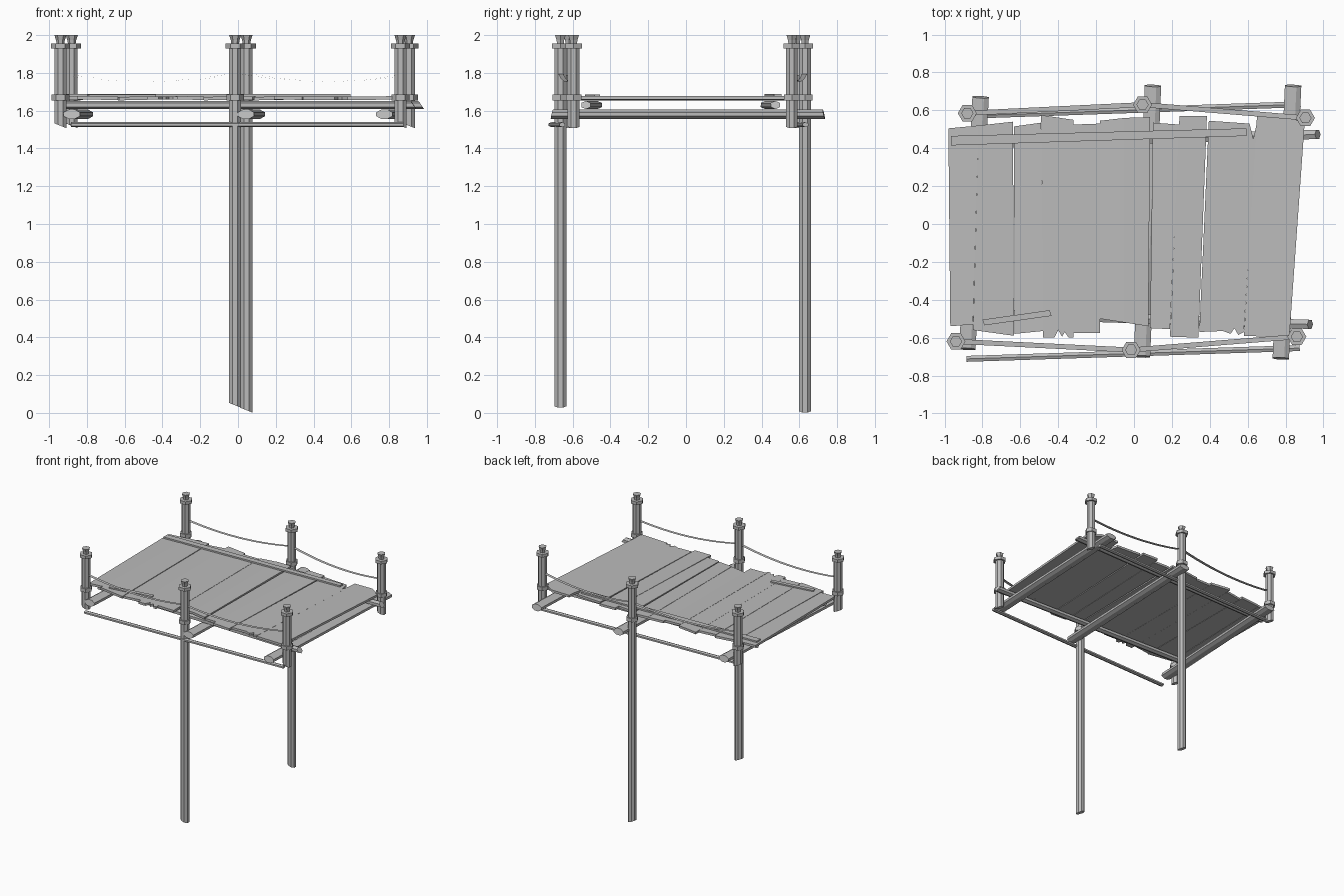
import bpy, bmesh, math
from mathutils import Vector, Matrix

cube = bpy.data.objects.get("Cube")
if cube:
    bpy.data.objects.remove(cube, do_unlink=True)

grey = bpy.data.materials.new("weathered grey")
grey.use_nodes = True
GREY = (0.5, 0.5, 0.5, 1)
grey.diffuse_color = GREY
grey.node_tree.nodes["Principled BSDF"].inputs["Base Color"].default_value = GREY


def finish(bm, name):
    bmesh.ops.recalc_face_normals(bm, faces=bm.faces)
    mesh = bpy.data.meshes.new(name)
    bm.to_mesh(mesh)
    bm.free()
    mesh.materials.append(grey)
    obj = bpy.data.objects.new(name, mesh)
    bpy.context.collection.objects.link(obj)
    return obj


def frustum(bm, x, y, z0, z1, r0, r1, sides):
    place = Matrix.Translation((x, y, (z0 + z1) / 2)) @ Matrix.Rotation(math.pi / sides, 4, 'Z')
    return bmesh.ops.create_cone(bm, cap_ends=True, segments=sides, radius1=r0,
                                 radius2=r1, depth=z1 - z0, matrix=place)["verts"]


def post(name, x, y, bottom):
    """Bamboo-like post with collars, a flared cap and an obliquely cut foot."""
    bm = bmesh.new()
    shaft = frustum(bm, x, y, bottom, 1.945, 0.034, 0.034, 8)
    for v in shaft:
        if v.co.z < bottom + 0.01:
            v.co.z -= 0.4 * (v.co.x - x)
    for z0, z1, r0, r1 in ((1.655, 1.685, 0.047, 0.047), (1.93, 1.955, 0.05, 0.05),
                           (1.95, 1.98, 0.02, 0.024), (1.975, 2.0, 0.024, 0.032)):
        frustum(bm, x, y, z0, z1, r0, r1, 6)
    finish(bm, name)


def beam(name, start, end, width, height, sides, skew=0.0):
    """Straight timber with an elliptical section and slanted ends."""
    start, end = Vector(start), Vector(end)
    along = (end - start).normalized()
    side = along.cross(Vector((0, 0, 1))).normalized()
    up = side.cross(along)
    bm = bmesh.new()
    rings = []
    for centre, sign in ((start, 1), (end, -1)):
        ring = []
        for i in range(sides):
            a = math.tau * (i + 0.5) / sides
            offset = side * math.cos(a) * width / 2 + up * math.sin(a) * height / 2
            ring.append(bm.verts.new(centre + offset + along * sign * skew * math.sin(a)))
        rings.append(ring)
    for i in range(sides):
        j = (i + 1) % sides
        bm.faces.new((rings[0][i], rings[0][j], rings[1][j], rings[1][i]))
    for ring in rings:
        bm.faces.new(ring)
    finish(bm, name)


def plank(name, outline, z, thick, tilt=0.0):
    """Flat board cut to an outline, optionally tilted across its width."""
    bm = bmesh.new()
    mid = sum(p[0] for p in outline) / len(outline)
    base = bm.faces.new([bm.verts.new((x, y, z + tilt * (x - mid))) for x, y in outline])
    top = bmesh.ops.extrude_face_region(bm, geom=[base])["geom"]
    bmesh.ops.translate(bm, vec=(0, 0, thick),
                        verts=[g for g in top if isinstance(g, bmesh.types.BMVert)])
    finish(bm, name)


def rope(name, a, b, za, zb):
    """Sagging flat strap between two posts."""
    bm = bmesh.new()
    a, b = Vector((*a, za)), Vector((*b, zb))
    side = (b - a).cross(Vector((0, 0, 1))).normalized() * 0.013
    last = None
    for i in range(13):
        t = i / 12
        p = a.lerp(b, t) - Vector((0, 0, 0.16 * t * (1 - t)))
        pair = (bm.verts.new(p - side), bm.verts.new(p + side))
        if last:
            bm.faces.new((last[0], last[1], pair[1], pair[0]))
        last = pair
    finish(bm, name)


# Posts and ropes: the middle pair reaches the ground
rows = {"back": ((-0.88, 0.585), (0.045, 0.63), (0.905, 0.56)),
        "front": ((-0.94, -0.62), (-0.015, -0.665), (0.86, -0.595))}
for row, spots in rows.items():
    ground = 0.014 if row == "back" else 0.04
    for label, (x, y) in zip(("right", "middle", "left"), spots):
        post(f"{row}_{label}_post", x, y, ground if label == "middle" else 1.52)
    rope(f"{row}_right_rope", spots[0], spots[1], 1.79, 1.80)
    rope(f"{row}_left_rope", spots[1], spots[2], 1.80, 1.79)

# Cross logs under the deck
for label, xf, yf, xb, yb in (("right", -0.88, -0.66, -0.81, 0.67),
                              ("middle", 0.042, -0.70, 0.1, 0.73),
                              ("left", 0.775, -0.71, 0.84, 0.73)):
    beam(f"{label}_cross_log", (xf, yf, 1.581), (xb, yb, 1.581), 0.094, 0.052, 8, 0.006)

# Long joists and low side rails
beam("back_joist", (-0.93, 0.42, 1.63), (0.97, 0.473, 1.63), 0.056, 0.044, 6, 0.015)
beam("front_joist", (-0.92, -0.47, 1.63), (0.93, -0.53, 1.63), 0.056, 0.044, 6, 0.015)
beam("front_low_rail", (-0.885, -0.712, 1.526), (0.875, -0.655, 1.526), 0.036, 0.026, 6)
beam("back_low_rail", (-0.86, 0.572, 1.526), (0.88, 0.632, 1.526), 0.036, 0.026, 6)

# Deck boards: front edge x, back edge x, then the y of each corner
boards = ((-0.97, -0.85, -0.98, -0.82, -0.54, -0.53, 0.505, 0.52),
          (-0.85, -0.634, -0.82, -0.639, -0.56, -0.59, 0.52, 0.54),
          (-0.63, -0.48, -0.634, -0.49, -0.58, -0.565, 0.515, 0.535),
          (-0.33, -0.18, -0.32, -0.18, -0.575, -0.575, 0.525, 0.53),
          (-0.18, -0.05, -0.18, -0.05, -0.5, -0.52, 0.545, 0.56),
          (-0.05, 0.076, -0.05, 0.085, -0.52, -0.54, 0.56, 0.565),
          (0.085, 0.19, 0.1, 0.24, -0.55, -0.555, 0.535, 0.525),
          (0.19, 0.34, 0.24, 0.385, -0.595, -0.6, 0.57, 0.57))
for i, (f0, f1, b0, b1, yf0, yf1, yb0, yb1) in enumerate(boards):
    plank(f"deck_board_{i + 1}", ((f0, yf0), (f1, yf1), (b1, yb1), (b0, yb0)),
          1.656 + 0.002 * (i % 2), 0.018, 0.02 * (-1) ** i)

# Boards with splintered ends
plank("splintered_board_right",
      ((-0.48, -0.6), (-0.42, -0.6), (-0.4, -0.56), (-0.38, -0.595), (-0.365, -0.57),
       (-0.345, -0.6), (-0.32, -0.6), (-0.32, 0.55), (-0.49, 0.575)), 1.658, 0.018)
plank("splintered_board_left",
      ((0.345, -0.57), (0.47, -0.565), (0.51, -0.58), (0.53, -0.55), (0.55, -0.585),
       (0.58, -0.57), (0.65, 0.54), (0.63, 0.45), (0.61, 0.53), (0.395, 0.545)), 1.657, 0.018)
plank("end_board", ((0.58, -0.59), (0.82, -0.6), (0.9, 0.52), (0.81, 0.58), (0.65, 0.58)),
      1.658, 0.018, 0.01)

# Loose battens lying on the deck
plank("back_batten", ((-0.965, 0.415), (0.595, 0.465), (0.595, 0.505), (-0.965, 0.465)), 1.676, 0.012)
plank("front_batten", ((-0.79, -0.535), (-0.435, -0.485), (-0.445, -0.455), (-0.8, -0.505)), 1.676, 0.01)
